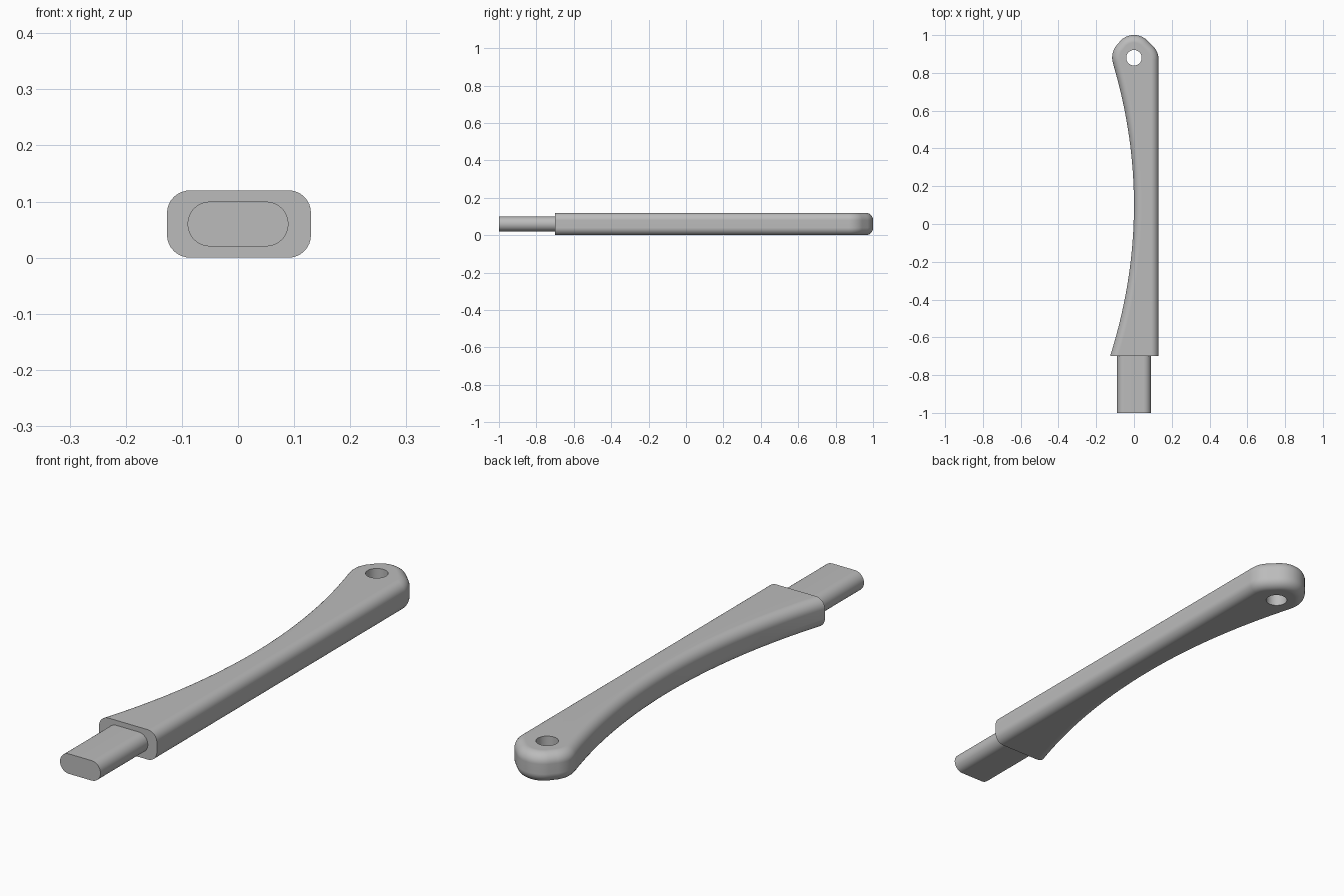
import bpy, bmesh, math
from mathutils import Vector

if "Cube" in bpy.data.objects:
    bpy.data.objects.remove(bpy.data.objects["Cube"])

H, R = 0.12, 0.04          # thickness and edge rounding
FRONT, BACK = -0.7, 1.042  # shoulder and unrounded tip
STEPS = 8

grey = bpy.data.materials.new("warm_grey")
grey.diffuse_color = (0.5, 0.5, 0.5, 1)
grey.use_nodes = True
grey.node_tree.nodes["Principled BSDF"].inputs["Base Color"].default_value = grey.diffuse_color


def finish(obj):
    """Assign colour and smooth shading with crisp edges."""
    obj.data.materials.clear()
    obj.data.materials.append(grey)
    bpy.ops.object.select_all(action='DESELECT')
    obj.select_set(True)
    bpy.context.view_layer.objects.active = obj
    bpy.ops.object.shade_smooth_by_angle(angle=math.radians(30))
    obj.modifiers.new("even_shading", 'WEIGHTED_NORMAL').keep_sharp = True


def loft(name, loops):
    """Closed solid through a list of equally sized loops."""
    bm = bmesh.new()
    rings = [[bm.verts.new(p) for p in loop] for loop in loops]
    n = len(rings[0])
    for a, b in zip(rings, rings[1:]):
        for i in range(n):
            j = (i + 1) % n
            bm.faces.new((a[i], a[j], b[j], b[i]))
    bm.faces.new(rings[0])
    bm.faces.new(rings[-1])
    bmesh.ops.recalc_face_normals(bm, faces=bm.faces)
    me = bpy.data.meshes.new(name)
    bm.to_mesh(me)
    bm.free()
    obj = bpy.data.objects.new(name, me)
    bpy.context.collection.objects.link(obj)
    return obj


def corner(p, d_in, d_out, r):
    """Points of a fillet at p between an incoming and outgoing direction."""
    d_in, d_out = Vector(d_in).normalized(), Vector(d_out).normalized()
    turn = d_in.angle(d_out)
    start = Vector(p) - d_in * r * math.tan(turn / 2)
    side = Vector((d_in.y, -d_in.x))    # clockwise outline: centre on the right
    c = start + side * r
    return [c + r * (math.sin(t) * d_in - math.cos(t) * side)
            for t in (turn * k / 10 for k in range(11))]


# Handle outline: hollow left side, pointed rounded end, straight right side
def hollow(y):
    return Vector((-(y - 0.1) ** 2 / 5.06, y))


left = corner(hollow(0.909), (-0.32, 1), (1, 1), 0.1)
outline = [hollow(FRONT + (left[0].y - 0.01 - FRONT) * k / 40) for k in range(41)]
outline += left
outline += corner((0, BACK), (1, 1), (1, -1), 0.1)
outline += corner((0.13, BACK - 0.13), (1, -1), (0, -1), 0.1)
outline.append(Vector((0.13, FRONT)))


def inset(pts, d):
    """Shift the open outline inward, keeping its ends on the shoulder."""
    out = []
    for i, p in enumerate(pts):
        a = (p - pts[i - 1]).normalized() if i else None
        b = (pts[i + 1] - p).normalized() if i < len(pts) - 1 else None
        a, b = a or b, b or a
        t = (a + b).normalized()
        q = p + Vector((t.y, -t.x)) * d / max(t.dot(a), 0.5)
        if i in (0, len(pts) - 1):
            q += t * (FRONT - q.y) / t.y
        out.append(q)
    return out


levels = []
for k in range(STEPS + 1):
    a = math.pi / 2 * k / STEPS
    levels.append((R * (1 - math.sin(a)), R * (1 - math.cos(a))))
levels += [(d, H - z) for d, z in reversed(levels)]
handle = loft("handle", [[(q.x, q.y, z) for q in inset(outline, d)] for d, z in levels])

# Hanging hole
bpy.ops.mesh.primitive_cylinder_add(vertices=48, radius=0.041, depth=0.4,
                                    location=(0, 0.88, H / 2))
cutter = bpy.context.object
cutter.name = "hole_cutter"
cutter.hide_render = True
cut = handle.modifiers.new("hole", 'BOOLEAN')
cut.operation, cut.solver, cut.object = 'DIFFERENCE', 'EXACT', cutter
bpy.context.view_layer.objects.active = handle
bpy.ops.object.modifier_apply(modifier=cut.name)
bpy.data.objects.remove(cutter)
finish(handle)

# Tang: slot-shaped bar out of the shoulder
slot = []
for side in (1, -1):
    for k in range(17):
        a = -math.pi / 2 + math.pi * k / 16
        slot.append((side * (0.05 + R * math.cos(a)), H / 2 + side * R * math.sin(a)))
tang = loft("tang", [[(x, y, z) for x, z in slot] for y in (-1, FRONT)])
finish(tang)
